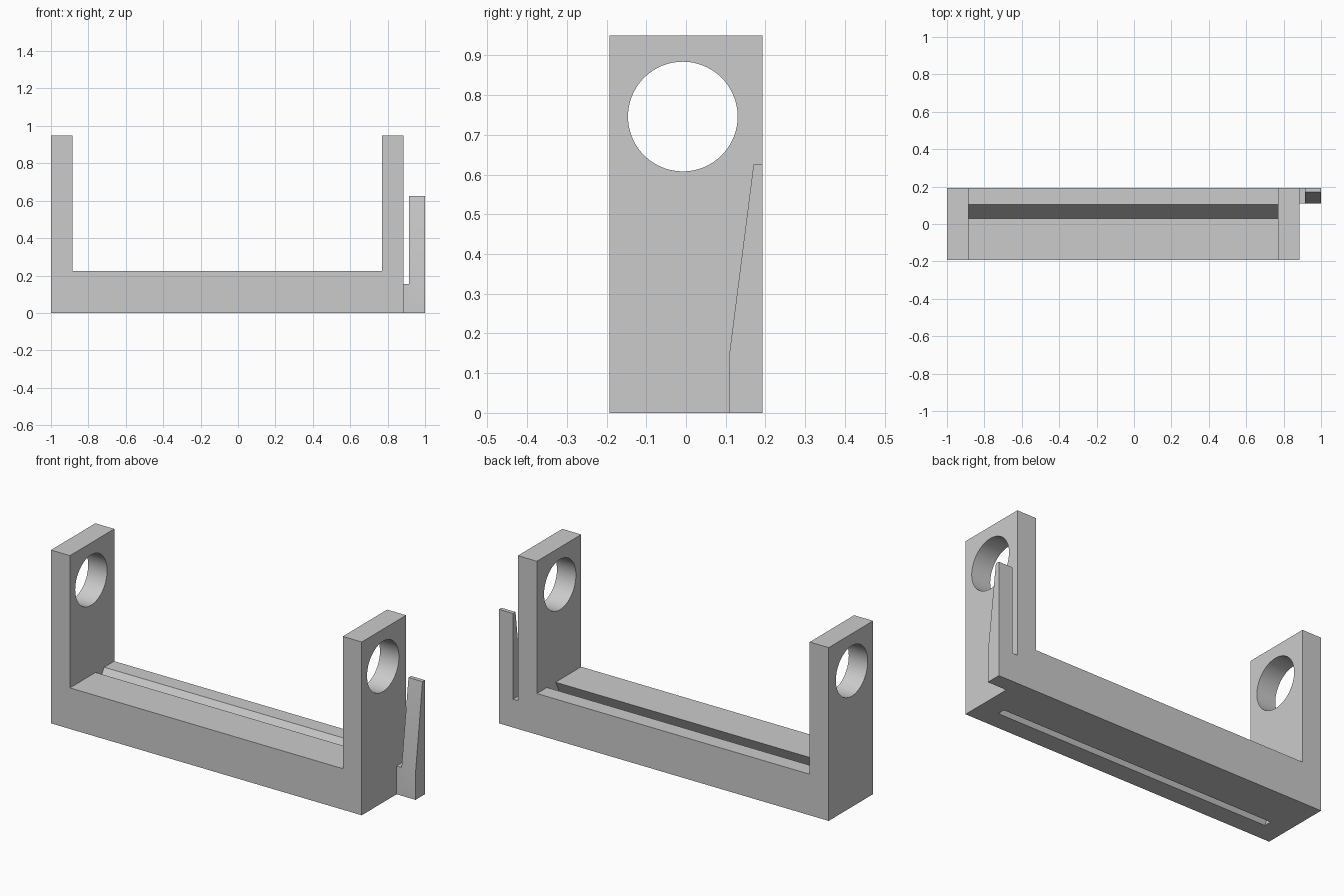
import bpy, bmesh, math
from mathutils import Vector

old = bpy.data.objects.get("Cube")
if old:
    bpy.data.objects.remove(old, do_unlink=True)

grey = bpy.data.materials.new("light_grey")
grey.use_nodes = True
colour = (0.6, 0.6, 0.6, 1)
grey.diffuse_color = colour
grey.node_tree.nodes["Principled BSDF"].inputs["Base Color"].default_value = colour


def extrude(name, points, axis, start, end):
    """Extrude a 2D outline along x (points are y, z) or y (points are x, z)."""
    bm = bmesh.new()
    place = (lambda a, b: (start, a, b)) if axis == "x" else (lambda a, b: (a, start, b))
    face = bm.faces.new([bm.verts.new(place(a, b)) for a, b in points])
    extruded = bmesh.ops.extrude_face_region(bm, geom=[face])["geom"]
    offset = Vector((end - start, 0, 0) if axis == "x" else (0, end - start, 0))
    bmesh.ops.translate(bm, vec=offset,
                        verts=[v for v in extruded if isinstance(v, bmesh.types.BMVert)])
    bmesh.ops.recalc_face_normals(bm, faces=bm.faces)
    mesh = bpy.data.meshes.new(name)
    bm.to_mesh(mesh)
    bm.free()
    mesh.materials.append(grey)
    obj = bpy.data.objects.new(name, mesh)
    bpy.context.collection.objects.link(obj)
    return obj


def cut(target, cutter):
    """Subtract the cutter from the target and remove the cutter."""
    mod = target.modifiers.new("cut", "BOOLEAN")
    mod.operation = "DIFFERENCE"
    mod.solver = "EXACT"
    mod.object = cutter
    bpy.context.view_layer.objects.active = target
    bpy.ops.object.modifier_apply(modifier=mod.name)
    bpy.data.objects.remove(cutter, do_unlink=True)


left, right = -1.0, 0.885          # outer faces of the frame
inner_left, inner_right = -0.885, 0.77
half_depth, height, floor = 0.192, 0.95, 0.225

# U-shaped frame: base and two uprights
frame = extrude("frame", [(left, 0), (right, 0), (right, height), (inner_right, height),
                          (inner_right, floor), (inner_left, floor),
                          (inner_left, height), (left, height)],
                "y", -half_depth, half_depth)

# Round hole through both uprights
segments = 96
circle = [(-0.008 + 0.138 * math.cos(t), 0.746 + 0.138 * math.sin(t))
          for t in (2 * math.pi * i / segments for i in range(segments))]
cut(frame, extrude("hole_cutter", circle, "x", -1.2, 1.2))


# Slanted tapering slot through the base, stretched past both surfaces
def along(bottom, top, z):
    return (bottom + (top - bottom) * z / floor, z)


over = 0.02
slot = [along(-0.087, 0.03, -over), along(-0.045, 0.105, -over),
        along(-0.045, 0.105, floor + over), along(-0.087, 0.03, floor + over)]
cut(frame, extrude("slot_cutter", slot, "x", inner_left, inner_right))

# Clip beside the upright: tapered blade on a short foot
foot = 0.155
clip = extrude("side_clip", [(0.11, 0), (half_depth, 0), (half_depth, 0.625),
                             (0.17, 0.625), (0.11, foot)], "x", right, 1.0)
gap = [(0, foot), (0.3, foot), (0.3, 0.8), (0, 0.8)]
cut(clip, extrude("gap_cutter", gap, "x", right - 0.05, 0.915))

# Smooth the hole walls, keep other edges sharp
for obj in (frame, clip):
    bpy.ops.object.select_all(action="DESELECT")
    obj.select_set(True)
    bpy.context.view_layer.objects.active = obj
    bpy.ops.object.shade_smooth_by_angle(angle=math.radians(25))
